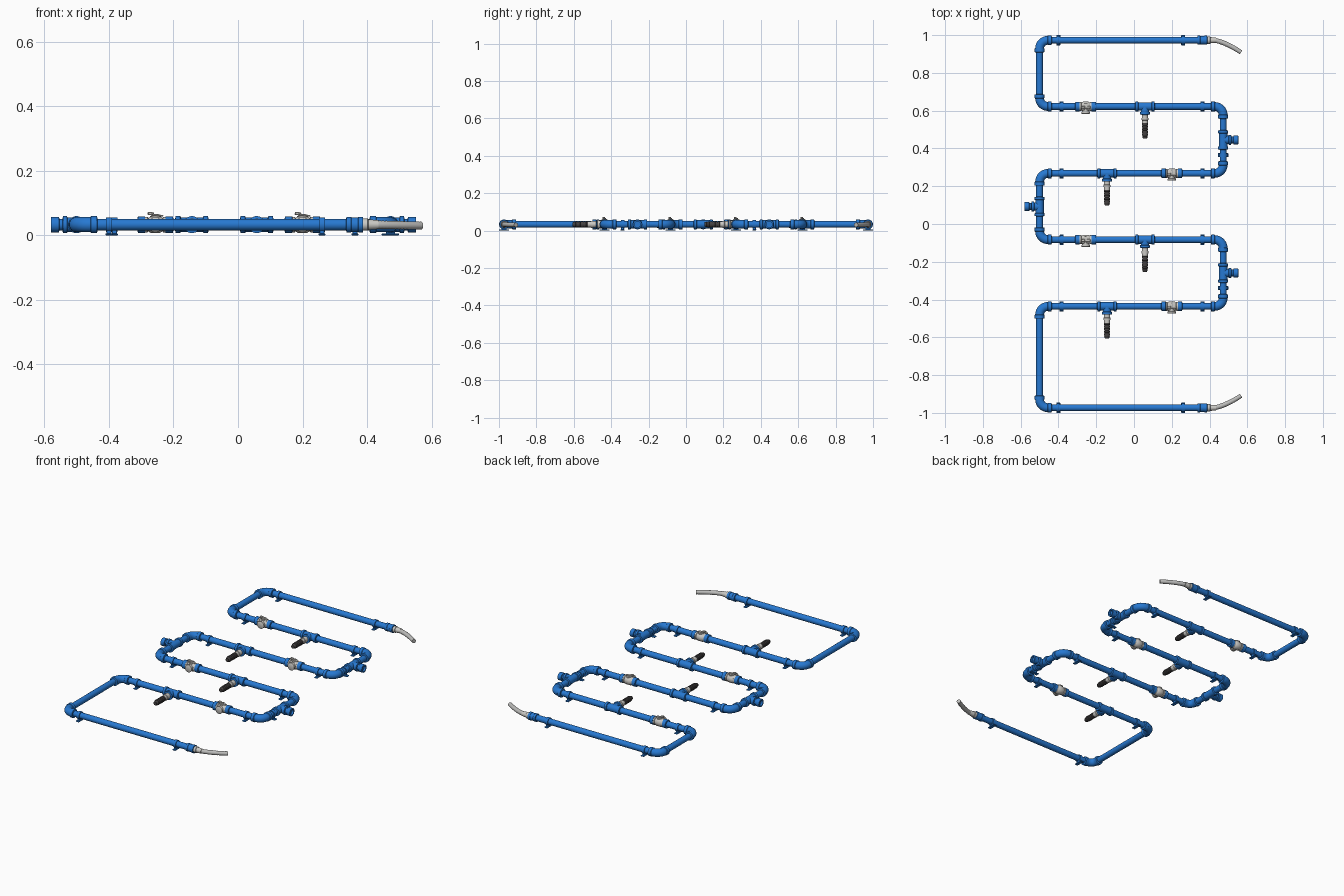
import bpy, bmesh, math
from mathutils import Vector, Matrix

cube = bpy.data.objects.get("Cube")
if cube:
    bpy.data.objects.remove(cube)

Z = 0.033           # height of the pipe axis
PIPE, FIT, COLLAR = 0.018, 0.0225, 0.0265
SIDES = 20
parts = []


def material(name, rgb):
    m = bpy.data.materials.new(name)
    m.use_nodes = True
    m.diffuse_color = (*rgb, 1)
    m.node_tree.nodes["Principled BSDF"].inputs["Base Color"].default_value = (*rgb, 1)
    return m


BLUE = material("pipe blue", (0.02, 0.19, 0.64))
STEEL = material("light steel", (0.60, 0.59, 0.56))
HOSE = material("braided grey", (0.50, 0.50, 0.49))
DARK = material("dark rubber", (0.06, 0.055, 0.055))


def finish(bm, name, mat):
    bmesh.ops.recalc_face_normals(bm, faces=bm.faces)
    me = bpy.data.meshes.new(name)
    bm.to_mesh(me)
    bm.free()
    me.materials.append(mat)
    ob = bpy.data.objects.new(name, me)
    bpy.context.collection.objects.link(ob)
    parts.append(ob)
    return ob


def sweep(name, pts, radii, mat, dirs=None, sides=SIDES):
    """Round skin along a path; radii and optional directions per point."""
    bm = bmesh.new()
    pts = [Vector(p) for p in pts]
    rings = []
    for i, (p, r) in enumerate(zip(pts, radii)):
        t = dirs[i] if dirs else pts[min(i + 1, len(pts) - 1)] - pts[max(i - 1, 0)]
        t = Vector(t).normalized()
        u = t.orthogonal().normalized() if abs(t.z) > 0.9 else t.cross(Vector((0, 0, 1))).normalized()
        v = u.cross(t)
        angles = [2 * math.pi * (k + 0.5) / sides for k in range(sides)]
        rings.append([bm.verts.new(p + r * (u * math.cos(a) + v * math.sin(a))) for a in angles])
    for a, b in zip(rings, rings[1:]):
        for k in range(sides):
            j = (k + 1) % sides
            bm.faces.new((a[k], a[j], b[j], b[k]))
    bm.faces.new(rings[0])
    bm.faces.new(rings[-1])
    return finish(bm, name, mat)


def lathe(name, origin, axis, profile, mat, sides=SIDES):
    """Turned part: profile is (distance along axis, radius)."""
    o, d = Vector(origin), Vector(axis)
    return sweep(name, [o + d * s for s, r in profile], [r for s, r in profile],
                 mat, [d] * len(profile), sides)


def box(name, centre, size, mat, turn=0, tilt=0):
    bm = bmesh.new()
    m = (Matrix.Translation(centre) @ Matrix.Rotation(turn, 4, 'Z')
         @ Matrix.Rotation(tilt, 4, 'Y') @ Matrix.Diagonal((*size, 1)))
    bmesh.ops.create_cube(bm, size=1, matrix=m)
    bmesh.ops.bevel(bm, geom=bm.edges[:], offset=0.002, segments=1, affect='EDGES')
    return finish(bm, name, mat)


def pipe(a, b):
    sweep("pipe", [(*a, Z), (*b, Z)], [PIPE, PIPE], BLUE)


def elbow(x, y, dx, dy):
    """Rounded corner whose arms point along dx and dy, with end collars."""
    R = 0.045
    c = Vector((x + dx * R, y + dy * R, Z))
    arc = [c - Vector((dx * R * math.cos(a), dy * R * math.sin(a), 0))
           for a in [i * math.pi / 16 for i in range(9)]]
    sweep("elbow", arc, [FIT + 0.001] * 9, BLUE)
    for axis in ((dx, 0, 0), (0, dy, 0)):
        lathe("elbow_collar", (x, y, Z), axis,
              [(R - 0.003, FIT), (R, COLLAR), (R + 0.018, COLLAR), (R + 0.020, PIPE)], BLUE)


def tee(x, y, run, branch, reach):
    lathe("tee_run", (x, y, Z), run,
          [(-0.052, PIPE), (-0.050, COLLAR), (-0.036, COLLAR), (-0.034, FIT),
           (0.034, FIT), (0.036, COLLAR), (0.050, COLLAR), (0.052, PIPE)], BLUE)
    lathe("tee_branch", (x, y, Z), branch,
          [(0, FIT), (0.028, FIT), (0.030, COLLAR), (reach, COLLAR), (reach + 0.002, PIPE)], BLUE)


def side_port(x, y, s):
    tee(x, y, (0, 1, 0), (s, 0, 0), 0.042)
    lathe("port_neck", (x, y, Z), (s, 0, 0),
          [(0.03, PIPE), (0.053, PIPE), (0.055, 0.024), (0.079, 0.024),
           (0.080, 0.022), (0.080, 0.016), (0.068, 0.016)], BLUE)


def nozzle(x, y):
    tee(x, y, (1, 0, 0), (0, -1, 0), 0.042)
    lathe("nozzle_adapter", (x, y, Z), (0, -1, 0),
          [(0.04, 0.017), (0.060, 0.017), (0.061, 0.019), (0.072, 0.019),
           (0.073, 0.016), (0.088, 0.016)], STEEL)
    ribs = [(0.086, 0.013)]
    for i in range(5):
        s = 0.088 + i * 0.014
        ribs += [(s, 0.017), (s + 0.009, 0.0165), (s + 0.010, 0.014), (s + 0.013, 0.014)]
    lathe("nozzle_grip", (x, y, Z), (0, -1, 0), ribs + [(0.158, 0.015), (0.170, 0.011)], DARK)


def valve(x, y):
    lathe("valve_body", (x, y, Z), (1, 0, 0),
          [(-0.034, PIPE), (-0.033, 0.024), (-0.024, 0.024), (-0.022, 0.021), (-0.014, 0.026),
           (0.014, 0.026), (0.022, 0.021), (0.024, 0.024), (0.033, 0.024), (0.034, PIPE)], STEEL)
    for s in (-1, 1):
        lathe("valve_collar", (x, y, Z), (s, 0, 0),
              [(0.031, PIPE), (0.032, 0.0255), (0.054, 0.0255), (0.056, PIPE)], BLUE)
    lathe("valve_boss", (x, y, Z), (0, -1, 0),
          [(0, 0.020), (0.028, 0.020), (0.029, 0.023), (0.037, 0.023), (0.039, 0.020)], STEEL)
    lathe("valve_stem", (x, y, Z), (0, 0, 1),
          [(0, 0.017), (0.027, 0.017), (0.028, 0.009), (0.033, 0.009)], STEEL, 12)
    box("valve_lever", (x, y - 0.004, Z + 0.030), (0.050, 0.014, 0.005), STEEL, 0, 0.12)
    box("valve_lever_tip", (x - 0.014, y - 0.004, Z + 0.035), (0.020, 0.014, 0.008), STEEL, 0, 0.12)


def clamp(x, y, along_x=True):
    d = (1, 0, 0) if along_x else (0, 1, 0)
    lathe("clamp_ring", (x, y, Z), d, [(-0.009, 0.023), (0.009, 0.023)], BLUE)
    size = (0.022, 0.054, 0.006) if along_x else (0.054, 0.022, 0.006)
    post = (0.016, 0.028, Z - 0.01) if along_x else (0.028, 0.016, Z - 0.01)
    box("clamp_foot", (x, y, 0.003), size, BLUE)
    box("clamp_post", (x, y, post[2] / 2), post, BLUE)


# Layout of the serpentine
LEFT, RIGHT, END = -0.50, 0.472, 0.973
rows = [0.622, 0.268, -0.083, -0.436]

# Outer runs with hoses at both ends
for s, row in ((1, rows[0]), (-1, rows[3])):
    y = s * END
    pipe((LEFT + 0.045, y), (0.37, y))
    pipe((LEFT, y - s * 0.045), (LEFT, row + s * 0.045))
    elbow(LEFT, y, 1, -s)
    elbow(LEFT, row, 1, s)
    for x in (-0.40, 0.26):
        clamp(x, y)
    lathe("end_collar", (0, y, Z), (1, 0, 0),
          [(0.335, PIPE), (0.336, 0.024), (0.350, 0.024), (0.352, 0.0225), (0.372, 0.0225),
           (0.373, 0.024), (0.387, 0.024), (0.388, PIPE)], BLUE)
    lathe("hose_adapter", (0, y, Z), (1, 0, 0),
          [(0.38, 0.019), (0.402, 0.019), (0.404, 0.0165), (0.435, 0.014)], STEEL)
    pts, radii = [], []
    for i in range(31):
        t = i / 30
        pts.append((0.42 + 0.147 * t, y - s * 0.064 * t ** 1.5, Z - 0.003 * t))
        radii.append(0.0135 - 0.001 * t - (0.0008 if i % 2 else 0))
    sweep("braided_hose", pts, radii, HOSE)

# Inner rows with alternating valves and nozzles
for i, y in enumerate(rows):
    pipe((LEFT + 0.045, y), (RIGHT - 0.045, y))
    valve(0.20 if i % 2 else -0.256, y)
    nozzle(-0.143 if i % 2 else 0.058, y)
    for x in (-0.383, 0.362):
        clamp(x, y)

# Links between rows, each with a side port
for i, (a, b) in enumerate(zip(rows, rows[1:])):
    s = -1 if i == 1 else 1
    x = LEFT if s < 0 else RIGHT
    pipe((x, a - 0.045), (x, b + 0.045))
    elbow(x, a, -s, -1)
    elbow(x, b, -s, 1)
    side_port(x, (a + b) / 2, s)
    if s > 0:
        clamp(x, b + 0.097, False)

# Smooth round surfaces, keep hard edges
bpy.ops.object.select_all(action='DESELECT')
for ob in parts:
    ob.select_set(True)
bpy.context.view_layer.objects.active = parts[0]
bpy.ops.object.shade_smooth_by_angle(angle=math.radians(35))
